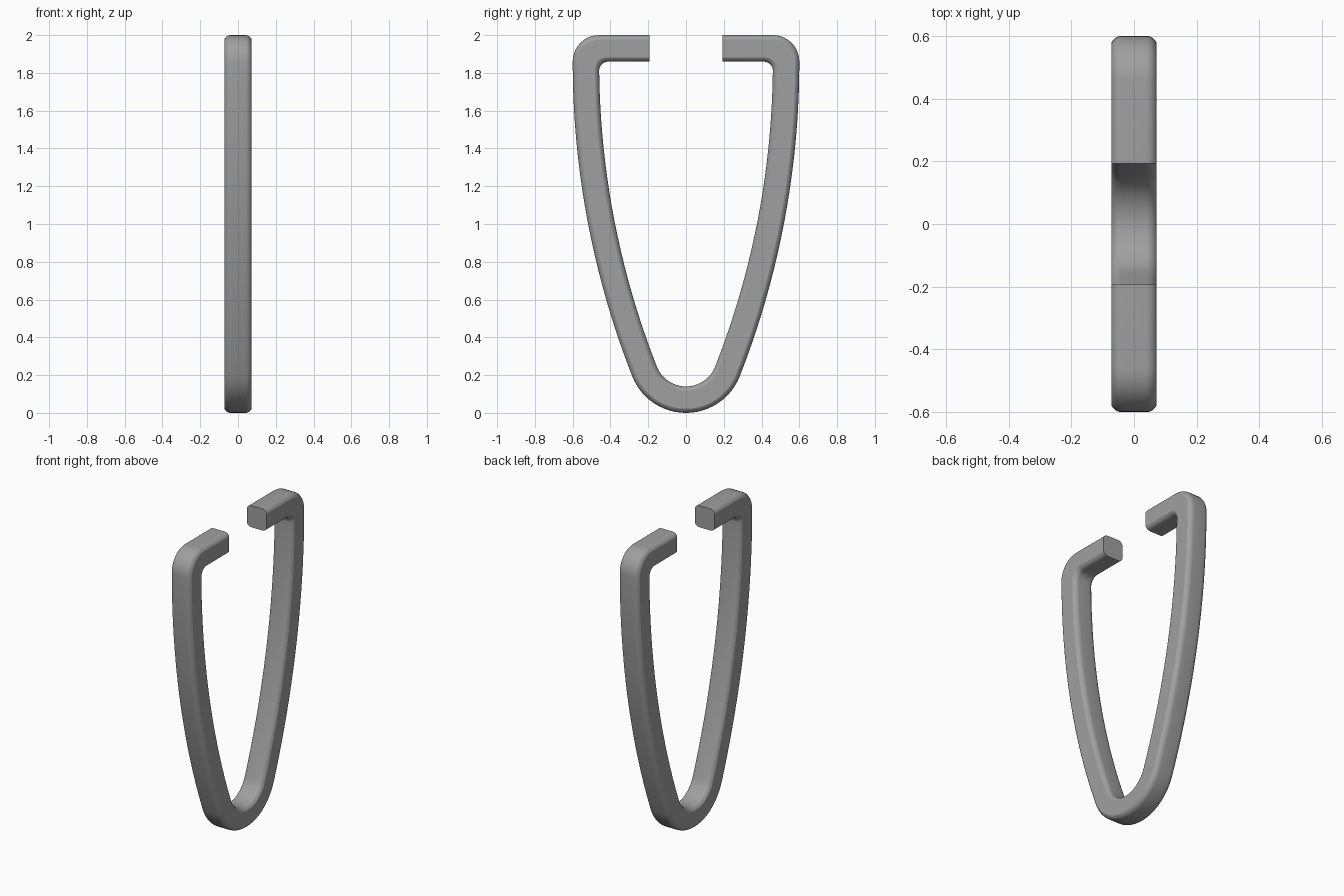
import bpy, bmesh
from math import sin, cos, asin, atan2, hypot, pi, radians

if "Cube" in bpy.data.objects:
    bpy.data.objects.remove(bpy.data.objects["Cube"])

HALF_W = 0.072      # half depth of the bar along x
THICK = 0.14        # bar thickness in the loop plane
ROUND_X, ROUND_T = 0.033, 0.022   # size of the crowned edges
GAP = 0.193         # half of the opening at the top
R_LOW = 0.306       # outer radius of the bottom bend
TOP_Y, TOP_Z = 0.6, 1.86          # where the long side becomes vertical

# Long side arc, tangent to the bottom bend
dz = TOP_Z - R_LOW
R_SIDE = (TOP_Y**2 + dz**2 - R_LOW**2) / (2 * (TOP_Y - R_LOW))
side_cy = TOP_Y - R_SIDE
tilt = atan2(dz, -side_cy)


def arc(cy, cz, r, a0, a1, n):
    return [(cy + r * cos(a0 + (a1 - a0) * i / n),
             cz + r * sin(a0 + (a1 - a0) * i / n)) for i in range(n + 1)]


def half_outline(offset, corner_r):
    """Half of the loop, from bottom centre to the open end."""
    y, z = TOP_Y - offset, 2 - offset
    cz = z - corner_r
    r = R_SIDE - offset
    pts = arc(0, R_LOW, R_LOW - offset, -pi / 2, -tilt, 12)
    pts += arc(side_cy, TOP_Z, r, -tilt, asin((cz - TOP_Z) / r), 20)[1:]
    pts += arc(y - corner_r, cz, corner_r, 0, pi / 2, 10)[1:]
    pts.append((GAP, z))
    return pts


def full_outline(offset, corner_r):
    h = half_outline(offset, corner_r)
    return [(-y, z) for y, z in reversed(h[1:])] + h


outer = full_outline(0, 0.14)
inner = full_outline(THICK, 0.05)

# Bar section: flat sides, crowned inner and outer faces; (x, 0 outer .. 1 inner)
r_edge = (ROUND_X**2 + ROUND_T**2) / (2 * ROUND_T)
sweep = asin(ROUND_X / r_edge)
N = 5
quarter = []
for i in range(N + 1):
    a = sweep * (1 - i / N)
    quarter.append((HALF_W - ROUND_X + r_edge * sin(a), r_edge * (1 - cos(a)) / THICK))
section = quarter + [(-x, t) for x, t in reversed(quarter)]
section += [(-x, 1 - t) for x, t in quarter] + [(x, 1 - t) for x, t in reversed(quarter)]

# Sweep the section around the loop
bm = bmesh.new()
rings = []
for (oy, oz), (iy, iz) in zip(outer, inner):
    rings.append([bm.verts.new((x, oy + (iy - oy) * t, oz + (iz - oz) * t))
                  for x, t in section])
for a, b in zip(rings, rings[1:]):
    for k in range(len(section)):
        j = (k + 1) % len(section)
        bm.faces.new((a[k], a[j], b[j], b[k]))
bm.faces.new(rings[0])
bm.faces.new(rings[-1])
bmesh.ops.recalc_face_normals(bm, faces=bm.faces)
mesh = bpy.data.meshes.new("open_loop_bar")
bm.to_mesh(mesh)
bm.free()

obj = bpy.data.objects.new("open_loop_bar", mesh)
bpy.context.collection.objects.link(obj)
grey = bpy.data.materials.new("grey metal")
grey.diffuse_color = (0.35, 0.35, 0.35, 1)
grey.use_nodes = True
grey.node_tree.nodes["Principled BSDF"].inputs["Base Color"].default_value = grey.diffuse_color
mesh.materials.append(grey)

bpy.context.view_layer.objects.active = obj
obj.select_set(True)
bpy.ops.object.shade_smooth_by_angle(angle=radians(20))
